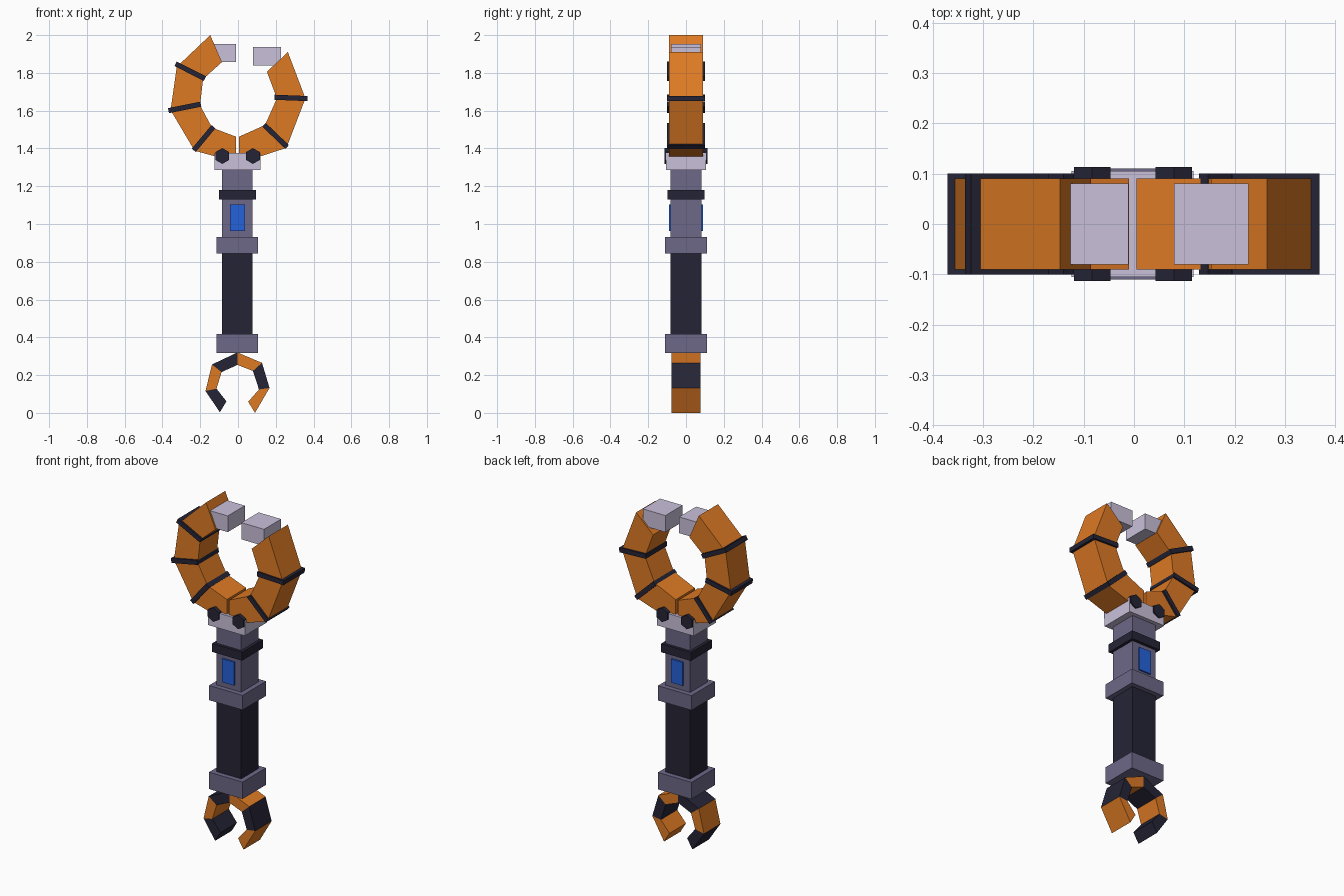
import bpy, bmesh, math
from mathutils import Vector

if "Cube" in bpy.data.objects:
    bpy.data.objects.remove(bpy.data.objects["Cube"])


def srgb(r, g, b):
    lin = lambda c: ((c / 255 + 0.055) / 1.055) ** 2.4
    return (lin(r), lin(g), lin(b), 1.0)


def material(name, *rgb):
    m = bpy.data.materials.new(name)
    m.diffuse_color = srgb(*rgb)
    m.use_nodes = True
    m.node_tree.nodes["Principled BSDF"].inputs["Base Color"].default_value = m.diffuse_color
    return m


ORANGE = material("orange", 222, 122, 36)
DARK = material("dark navy", 37, 36, 54)
GREY = material("slate grey", 109, 104, 136)
LILAC = material("pale lilac", 202, 192, 218)
BLUE = material("blue", 37, 98, 218)


def prism(name, outline, half_depth, mat, y=0.0):
    """Extrude an (x, z) outline symmetrically along y."""
    bm = bmesh.new()
    face = bm.faces.new([bm.verts.new((x, y - half_depth, z)) for x, z in outline])
    ext = bmesh.ops.extrude_face_region(bm, geom=[face])
    moved = [v for v in ext["geom"] if isinstance(v, bmesh.types.BMVert)]
    bmesh.ops.translate(bm, verts=moved, vec=(0, 2 * half_depth, 0))
    bmesh.ops.recalc_face_normals(bm, faces=bm.faces)
    me = bpy.data.meshes.new(name)
    bm.to_mesh(me)
    bm.free()
    me.materials.append(mat)
    ob = bpy.data.objects.new(name, me)
    bpy.context.collection.objects.link(ob)
    return ob


def block(name, x0, x1, z0, z1, half_depth, mat, y=0.0):
    return prism(name, [(x0, z0), (x1, z0), (x1, z1), (x0, z1)], half_depth, mat, y)


def band(name, a, b, thick=0.027):
    """Thin slab running from a to b in the xz plane."""
    a, b = Vector(a), Vector(b)
    d = (b - a).normalized()
    n = Vector((-d.y, d.x)) * thick / 2
    prism(name, [a - n, b - n, b + n, a + n], 0.10, DARK)


def chain(name, stations, half_depth, mats):
    """Claw segments between successive (inner, outer) point pairs."""
    for i, ((a, b), (c, d)) in enumerate(zip(stations, stations[1:])):
        prism(f"{name}_{i + 1}", [a, b, d, c], half_depth, mats[i % len(mats)])


# Handle and shaft
C = -0.003
for name, hw, z0, z1, hd, mat in [
    ("lower_collar", 0.110, 0.318, 0.418, 0.110, GREY),
    ("grip", 0.081, 0.418, 0.845, 0.081, DARK),
    ("upper_collar", 0.110, 0.845, 0.932, 0.110, GREY),
    ("shaft", 0.081, 0.932, 1.286, 0.081, GREY),
    ("shaft_band", 0.098, 1.130, 1.180, 0.098, DARK),
    ("claw_mount", 0.121, 1.286, 1.375, 0.105, LILAC),
]:
    block(name, C - hw, C + hw, z0, z1, hd, mat)

# Blue panels front and back
for side, y in (("front", -0.085), ("back", 0.086)):
    block(side + "_panel", C - 0.039, C + 0.039, 0.963, 1.102, 0.0048, BLUE, y)

# Hexagonal pivot bolts through the mount
for side, cx in (("left", -0.083), ("right", 0.079)):
    hexagon = [(cx + 0.042 * math.sin(i * math.pi / 3),
                1.360 + 0.042 * math.cos(i * math.pi / 3)) for i in range(6)]
    prism(side + "_pivot_bolt", hexagon, 0.113, DARK)

# Large upper claws: root piece, then segments
prism("left_claw_root", [(-0.010, 1.462), (-0.137, 1.510), (-0.230, 1.388),
                         (-0.106, 1.354), (-0.010, 1.354)], 0.09, ORANGE)
chain("left_claw", [((-0.137, 1.510), (-0.230, 1.388)),
                    ((-0.201, 1.628), (-0.357, 1.603)),
                    ((-0.185, 1.767), (-0.324, 1.832)),
                    ((-0.085, 1.857), (-0.147, 2.000))], 0.09, [ORANGE])
prism("right_claw_root", [(0.005, 1.462), (0.143, 1.524), (0.254, 1.402),
                          (0.106, 1.354), (0.005, 1.354)], 0.09, ORANGE)
chain("right_claw", [((0.143, 1.524), (0.258, 1.407)),
                     ((0.206, 1.665), (0.357, 1.665)),
                     ((0.153, 1.806), (0.264, 1.910))], 0.09, [ORANGE])

# Dark bands on the joints
band("left_band_1", (-0.130, 1.515), (-0.234, 1.390))
band("left_band_2", (-0.197, 1.634), (-0.368, 1.600))
band("left_band_3", (-0.175, 1.770), (-0.330, 1.848))
band("right_band_1", (0.138, 1.525), (0.260, 1.408))
band("right_band_2", (0.194, 1.671), (0.368, 1.664))

# Pale blocks at the claw tips
block("left_tip_block", -0.157, -0.011, 1.857, 1.953, 0.08, LILAC)
block("right_tip_block", 0.079, 0.227, 1.838, 1.937, 0.08, LILAC)

# Small lower claws with alternating colours
chain("left_pincer", [((-0.003, 0.254), (-0.003, 0.320)),
                      ((-0.087, 0.216), (-0.138, 0.256)),
                      ((-0.114, 0.128), (-0.172, 0.116)),
                      ((-0.061, 0.061), (-0.096, 0.003))], 0.077, [DARK, ORANGE])
chain("right_pincer", [((-0.003, 0.254), (-0.003, 0.320)),
                       ((0.079, 0.222), (0.127, 0.265)),
                       ((0.111, 0.124), (0.167, 0.132)),
                       ((0.054, 0.059), (0.090, 0.000))], 0.077, [ORANGE, DARK])
